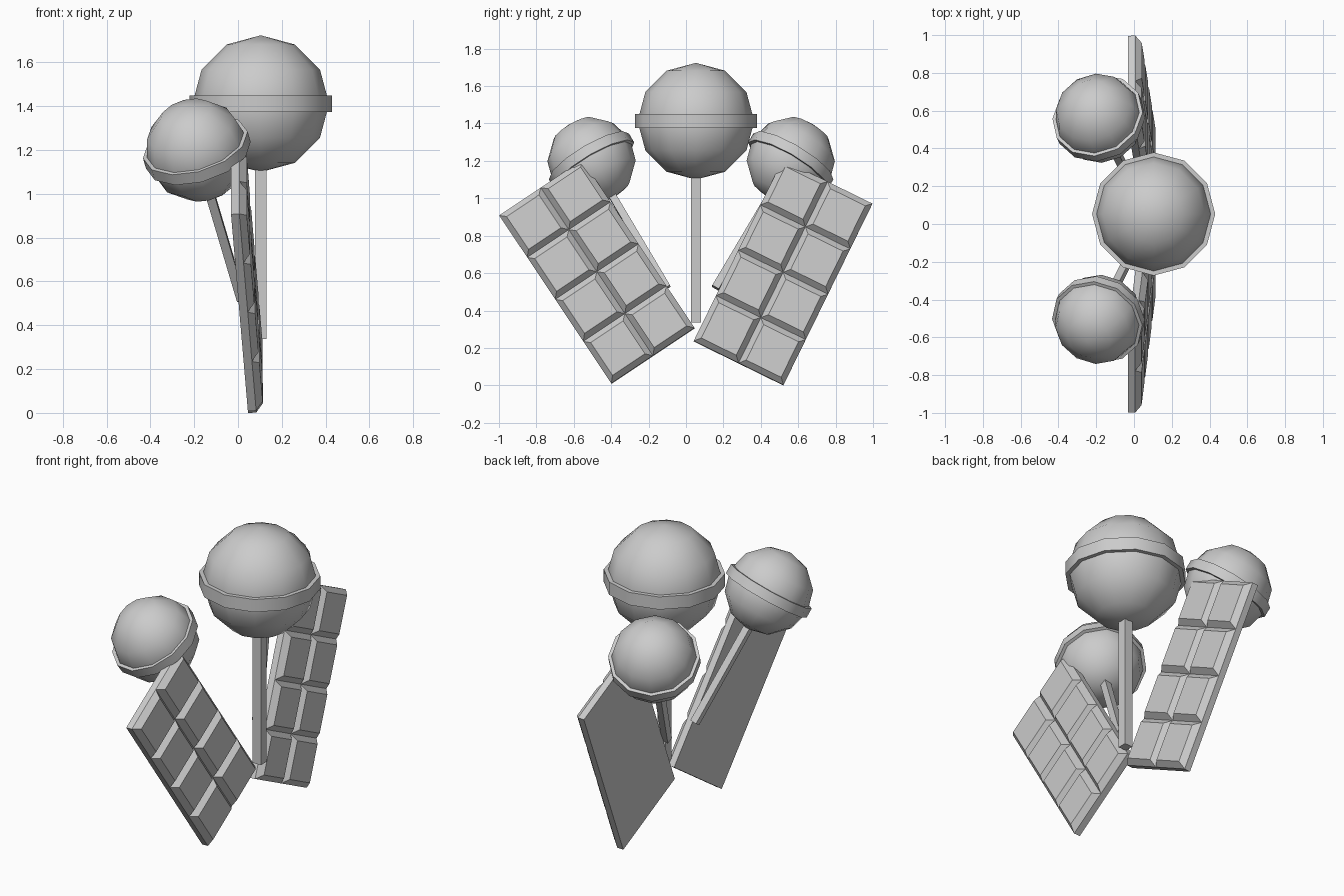
import bpy, bmesh
from mathutils import Matrix, Vector

if "Cube" in bpy.data.objects:
    bpy.data.objects.remove(bpy.data.objects["Cube"])

grey = bpy.data.materials.new("plain_grey")
grey.diffuse_color = (0.6, 0.6, 0.6, 1)
grey.use_nodes = True
grey.node_tree.nodes["Principled BSDF"].inputs["Base Color"].default_value = grey.diffuse_color


def finish(name, bm, matrix, smooth=None):
    bmesh.ops.recalc_face_normals(bm, faces=bm.faces)
    mesh = bpy.data.meshes.new(name)
    bm.to_mesh(mesh)
    bm.free()
    mesh.materials.append(grey)
    ob = bpy.data.objects.new(name, mesh)
    bpy.context.collection.objects.link(ob)
    ob.matrix_world = matrix
    if smooth:
        bpy.ops.object.select_all(action='DESELECT')
        ob.select_set(True)
        bpy.context.view_layer.objects.active = ob
        bpy.ops.object.shade_smooth_by_angle(angle=smooth)
    return ob


def lollipop(name, centre, axis, size):
    turn = Vector((0, 0, 1)).rotation_difference(Vector(axis)).to_matrix().to_4x4()
    m = Matrix.Translation(centre) @ turn @ Matrix.Scale(size, 4)
    # candy ball
    bm = bmesh.new()
    bmesh.ops.create_uvsphere(bm, u_segments=12, v_segments=6, radius=0.312)
    finish(name + "_ball", bm, m, 0.7)
    # raised band around the middle
    bm = bmesh.new()
    bmesh.ops.create_cone(bm, cap_ends=True, segments=12, radius1=0.326,
                          radius2=0.326, depth=0.075)
    finish(name + "_band", bm, m, 0.7)
    # square stick
    bm = bmesh.new()
    bmesh.ops.create_cube(bm, size=1)
    bmesh.ops.transform(bm, verts=bm.verts,
                        matrix=Matrix.Translation((0, 0, -0.6375)) @
                        Matrix.Diagonal((0.053, 0.053, 0.875, 1)))
    finish(name + "_stick", bm, m)


def chocolate_bar(name, corner, across, up):
    u, v = Vector(across).normalized(), Vector(up).normalized()
    n = u.cross(v).normalized()
    m = Matrix((u, v, n)).transposed().to_4x4()
    m.translation = corner
    tile, slab, rise, inset = 0.2675, 0.038, 0.032, 0.042
    w, h = 2 * tile, 4 * tile * 1.012
    # slab with a grid of raised, bevelled tiles on its front
    bm = bmesh.new()
    bmesh.ops.create_grid(bm, x_segments=2, y_segments=4, size=0.5,
                          matrix=Matrix.Translation((w / 2, h / 2, slab)) @
                          Matrix.Diagonal((w, h, 1, 1)))
    tops = list(bm.faces)
    rim = [e for e in bm.edges if e.is_boundary]
    walls = bmesh.ops.extrude_edge_only(bm, edges=rim)["geom"]
    low = [g for g in walls if isinstance(g, bmesh.types.BMVert)]
    bmesh.ops.translate(bm, verts=low, vec=(0, 0, -slab))
    bmesh.ops.contextual_create(
        bm, geom=[g for g in walls if isinstance(g, bmesh.types.BMEdge)
                  and all(p in low for p in g.verts)])
    bmesh.ops.inset_individual(bm, faces=tops, thickness=inset)
    raised = {p for f in tops for p in f.verts}
    bmesh.ops.translate(bm, verts=list(raised), vec=(0, 0, rise))
    finish(name, bm, m)


lollipop("large_lollipop", (0.104, 0.053, 1.412), (0, 0, 1), 1.0)
lollipop("front_lollipop", (-0.188, -0.505, 1.2), (-0.205, -0.41, 0.69), 0.758)
lollipop("back_lollipop", (-0.186, 0.56, 1.2), (-0.205, 0.41, 0.69), 0.758)

chocolate_bar("front_chocolate_bar", (0.045, -0.398, 0.008),
              (0, 0.443, 0.295), (-0.075, -0.602, 0.9))
chocolate_bar("back_chocolate_bar", (0.045, 0.04, 0.235),
              (0, 0.48, -0.235), (-0.075, 0.477, 0.97))
